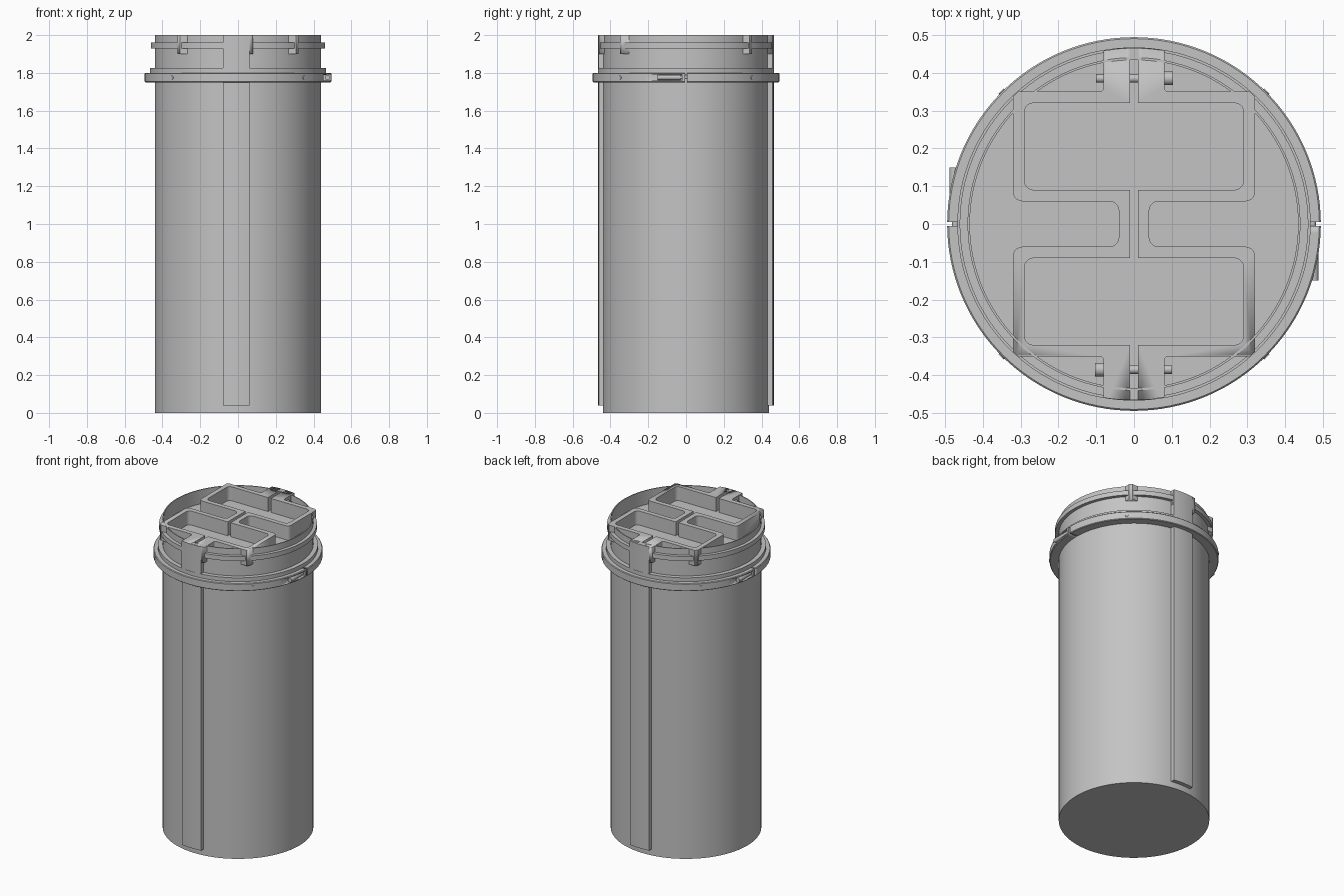
import bpy, bmesh, math
from mathutils import Matrix, Vector

cube = bpy.data.objects.get("Cube")
if cube:
    bpy.data.objects.remove(cube, do_unlink=True)

grey = bpy.data.materials.new("plain grey")
grey.use_nodes = True
colour = (0.55, 0.55, 0.55, 1)
grey.diffuse_color = colour
grey.node_tree.nodes["Principled BSDF"].inputs["Base Color"].default_value = colour


def activate(ob):
    bpy.ops.object.select_all(action='DESELECT')
    ob.select_set(True)
    bpy.context.view_layer.objects.active = ob


def finish(name, bm, smooth=True):
    bmesh.ops.recalc_face_normals(bm, faces=bm.faces)
    me = bpy.data.meshes.new(name)
    bm.to_mesh(me)
    bm.free()
    ob = bpy.data.objects.new(name, me)
    bpy.context.collection.objects.link(ob)
    me.materials.append(grey)
    if smooth:
        activate(ob)
        bpy.ops.object.shade_smooth_by_angle(angle=math.radians(30))
    return ob


def lathe(name, profile, closed=False, steps=128):
    """Spin an (r, z) profile around the z axis."""
    bm = bmesh.new()
    vs = [bm.verts.new((r, 0, z)) for r, z in profile]
    es = [bm.edges.new(p) for p in zip(vs, vs[1:])]
    if closed:
        es.append(bm.edges.new((vs[-1], vs[0])))
    bmesh.ops.spin(bm, geom=vs + es, cent=(0, 0, 0), axis=(0, 0, 1),
                   angle=math.tau, steps=steps, use_duplicate=False)
    bmesh.ops.remove_doubles(bm, verts=bm.verts, dist=0.0001)
    return finish(name, bm)


def prism(name, outline, z0, z1):
    """Extrude a flat outline from z0 to z1."""
    bm = bmesh.new()
    face = bm.faces.new([bm.verts.new((x, y, z0)) for x, y in outline])
    ext = bmesh.ops.extrude_face_region(bm, geom=[face])
    verts = [v for v in ext["geom"] if isinstance(v, bmesh.types.BMVert)]
    bmesh.ops.translate(bm, verts=verts, vec=(0, 0, z1 - z0))
    return finish(name, bm)


def box(name, lo, hi):
    return prism(name, [(lo[0], lo[1]), (hi[0], lo[1]), (hi[0], hi[1]), (lo[0], hi[1])],
                 lo[2], hi[2])


def rod(name, start, end, radius, sides=24):
    a, b = Vector(start), Vector(end)
    turn = (b - a).to_track_quat('Z', 'Y').to_matrix().to_4x4()
    bm = bmesh.new()
    bmesh.ops.create_cone(bm, cap_ends=True, segments=sides, radius1=radius, radius2=radius,
                          depth=(b - a).length, matrix=Matrix.Translation((a + b) / 2) @ turn)
    return finish(name, bm)


def boolean(ob, cutter, operation='DIFFERENCE'):
    mod = ob.modifiers.new("cut", 'BOOLEAN')
    mod.operation, mod.solver, mod.object = operation, 'EXACT', cutter
    activate(ob)
    bpy.ops.object.modifier_apply(modifier=mod.name)
    bpy.data.objects.remove(cutter, do_unlink=True)


def sector(x0, x1, inner, outer, n=10):
    """Curved strip on the front wall between two x positions."""
    xs = [x0 + (x1 - x0) * i / n for i in range(n + 1)]
    arc = lambda r, row: [(x, -math.sqrt(r * r - x * x)) for x in row]
    return arc(outer, xs) + arc(inner, xs[::-1])


def rounded(points, n=5):
    """Round the corners of (x, y, radius) points."""
    out = []
    for i, (x, y, r) in enumerate(points):
        p = Vector((x, y))
        if not r:
            out.append((x, y))
            continue
        a = p + (Vector(points[i - 1][:2]) - p).normalized() * r
        b = p + (Vector(points[(i + 1) % len(points)][:2]) - p).normalized() * r
        centre = a + b - p
        for k in range(n + 1):
            t = math.pi / 2 * k / n
            out.append(tuple(centre + (a - centre) * math.cos(t) + (b - centre) * math.sin(t)))
    return out


# Main can and lid with a recessed floor
lathe("can_body", [(0, 0), (0.44, 0), (0.44, 1.8), (0, 1.8)])
lathe("lid", [(0, 1.79), (0.467, 1.79), (0.467, 1.825), (0.44, 1.825), (0.44, 1.93),
              (0.461, 1.93), (0.461, 1.96), (0.44, 1.96), (0.44, 2), (0.434, 2),
              (0.434, 1.91), (0, 1.91)])

# Two-part handle walls, split along the middle and trimmed to the lid
R = 0.025
outer = [(0.08, 0.5, 0), (0.08, 0.35, 0.012), (0.32, 0.35, 0), (0.32, 0.06, R), (0.04, 0.06, R)]
inner = [(0.01, 0.09, 0), (0.29, 0.09, R), (0.29, 0.32, R), (0.01, 0.32, 0), (0.01, 0.5, 0)]
flip = lambda pts: [(x, -y, r) for x, y, r in reversed(pts)]
handle = prism("handle_walls", rounded(outer + flip(outer) + flip(inner) + inner), 1.9, 2)
trim = lathe("trim", [(0, 1.8), (0.465, 1.8), (0.465, 2.1), (0, 2.1)])
boolean(handle, trim, 'INTERSECT')
mirror = handle.modifiers.new("mirror", 'MIRROR')
mirror.use_mirror_merge = False

# Clamp ring in two halves, with a flat pocket at each joint
clamp = lathe("clamp_ring", [(0.43, 1.75), (0.49, 1.75), (0.494, 1.754), (0.494, 1.796),
                             (0.49, 1.8), (0.43, 1.8)], closed=True)
boolean(clamp, box("gap", (-0.6, -0.005, 1.7), (0.6, 0.005, 1.9)))
for s in (1, -1):
    xs, ys = sorted((s * 0.452, s * 0.6)), sorted((s * -0.2, s * -0.02))
    boolean(clamp, box("pocket", (xs[0], ys[0], 1.76), (xs[1], ys[1], 1.791)))

for side, s in (("front", 1), ("back", -1)):
    # Vertical rib and lid tab, repeated by a half turn
    rib = prism(side + "_rib", sector(-0.08, 0.06, 0.43, 0.465), 0.04, 1.76)
    tab = prism(side + "_tab", sector(-0.08, 0.06, 0.437, 0.466), 1.81, 2)
    if s < 0:
        for ob in (rib, tab):
            ob.rotation_euler.z = math.pi

    # Bolt through the handle halves
    y, z = -0.385 * s, 1.965
    rod(side + "_bolt_shaft", (-0.09, y, z), (0.09, y, z), 0.011)
    rod(side + "_bolt_head", (-0.103 * s, y, z), (-0.08 * s, y, z), 0.018)
    rod(side + "_bolt_end", (0.08 * s, y, z), (0.1 * s, y, z), 0.011)

    # Clamp screw lying in the pocket
    rod(side + "_clamp_screw", (0.472 * s, -0.13 * s, 1.776), (0.472 * s, 0.03 * s, 1.776), 0.009)
    rod(side + "_clamp_screw_head", (0.474 * s, -0.15 * s, 1.776),
        (0.474 * s, -0.03 * s, 1.776), 0.014)

# Small radial pins on the clamp
for i in range(4):
    a = math.pi / 4 + i * math.pi / 2
    c, s = math.cos(a), math.sin(a)
    rod("clamp_pin", (0.47 * c, 0.47 * s, 1.775), (0.497 * c, 0.497 * s, 1.775), 0.01, 16)
